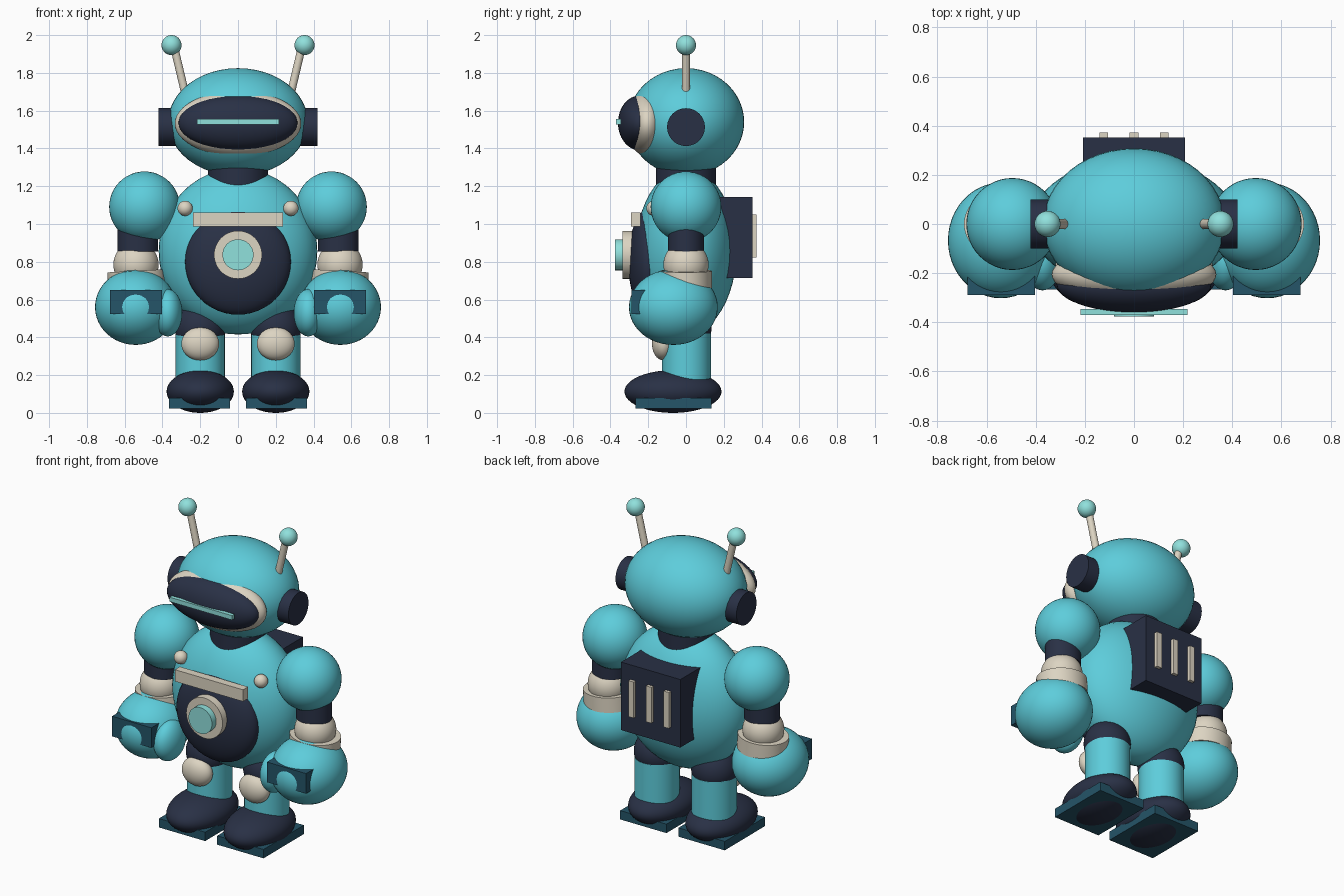
import bpy
from mathutils import Vector
from math import radians

if "Cube" in bpy.data.objects:
    bpy.data.objects.remove(bpy.data.objects["Cube"])


def material(name, rgb):
    m = bpy.data.materials.new(name)
    m.diffuse_color = (*rgb, 1)
    m.use_nodes = True
    m.node_tree.nodes["Principled BSDF"].inputs["Base Color"].default_value = m.diffuse_color
    return m


CYAN = material("cyan", (0.11, 0.61, 0.71))
NAVY = material("navy", (0.022, 0.03, 0.06))
CREAM = material("cream", (0.72, 0.66, 0.54))
TEAL = material("dark_teal", (0.018, 0.09, 0.14))
GLOW = material("glow", (0.28, 0.75, 0.72))


def finish(name, mat, smooth=True):
    ob = bpy.context.object
    ob.name = name
    ob.data.materials.append(mat)
    if smooth:
        bpy.ops.object.shade_smooth_by_angle(angle=radians(35))
    return ob


def ball(name, loc, radii, mat):
    bpy.ops.mesh.primitive_uv_sphere_add(segments=48, ring_count=24, location=loc)
    bpy.context.object.scale = radii
    return finish(name, mat)


def box(name, lo, hi, mat):
    lo, hi = Vector(lo), Vector(hi)
    bpy.ops.mesh.primitive_cube_add(size=1, location=(lo + hi) / 2)
    bpy.context.object.scale = hi - lo
    return finish(name, mat, False)


def rod(name, a, b, r, mat, squash=1.0):
    a, b = Vector(a), Vector(b)
    bpy.ops.mesh.primitive_cylinder_add(vertices=48, radius=r, depth=(b - a).length,
                                        location=(a + b) / 2)
    ob = bpy.context.object
    ob.rotation_euler = Vector((0, 0, 1)).rotation_difference(b - a).to_euler()
    ob.scale.y = squash
    return finish(name, mat)


# Head and visor
ball("head", (0, 0, 1.54), (0.37, 0.308, 0.285), CYAN)
ball("visor_rim", (0, -0.205, 1.532), (0.335, 0.115, 0.172), CREAM)
ball("visor", (0, -0.245, 1.535), (0.315, 0.115, 0.145), NAVY)
box("visor_light", (-0.218, -0.37, 1.527), (0.218, -0.345, 1.555), GLOW)
rod("neck", (0, 0, 1.15), (0, 0, 1.32), 0.16, NAVY)

# Torso, belly plate and chest details
ball("torso", (0, 0, 0.855), (0.42, 0.267, 0.44), CYAN)
ball("belly_plate", (0, -0.2, 0.8), (0.28, 0.105, 0.28), NAVY)
rod("core_ring", (0, -0.22, 0.837), (0, -0.335, 0.837), 0.127, CREAM)
rod("core_light", (0, -0.25, 0.837), (0, -0.376, 0.837), 0.082, GLOW)
box("chest_bar", (-0.238, -0.29, 0.988), (0.238, -0.24, 1.062), CREAM)

# Backpack with three vents
box("backpack", (-0.207, 0.13, 0.713), (0.207, 0.352, 1.142), NAVY)
for x in (-0.123, 0, 0.123):
    box("backpack_vent", (x - 0.018, 0.34, 0.823), (x + 0.018, 0.372, 1.05), CREAM)

# Paired parts on both sides
for s, side in ((-1, "right"), (1, "left")):
    def n(part):
        return f"{side}_{part}"

    def sbox(part, x0, x1, y0, y1, z0, z1, mat):
        xs = sorted((s * x0, s * x1))
        box(n(part), (xs[0], y0, z0), (xs[1], y1, z1), mat)

    # Ear and antenna
    rod(n("ear"), (s * 0.28, 0, 1.513), (s * 0.422, 0, 1.513), 0.1, NAVY)
    rod(n("antenna_rod"), (s * 0.277, 0, 1.68), (s * 0.34, 0, 1.945), 0.021, CREAM)
    ball(n("antenna_tip"), (s * 0.352, 0, 1.947), (0.053,) * 3, GLOW)
    ball(n("chest_knob"), (s * 0.28, -0.17, 1.083), (0.04,) * 3, CREAM)

    # Arm
    ball(n("shoulder"), (s * 0.495, 0, 1.091), (0.187,) * 3, CYAN)
    rod(n("upper_arm"), (s * 0.53, 0, 0.855), (s * 0.53, 0, 1.05), 0.107, NAVY, 0.9)
    ball(n("elbow"), (s * 0.54, 0, 0.785), (0.12,) * 3, CREAM)
    rod(n("cuff"), (s * 0.535, 0, 0.66), (s * 0.54, 0, 0.752), 0.152, CREAM, 0.9)
    ball(n("fist"), (s * 0.542, -0.067, 0.56), (0.215, 0.235, 0.2), CYAN)
    ball(n("thumb"), (s * 0.372, -0.15, 0.53), (0.077, 0.12, 0.125), CYAN)
    sbox("knuckle_guard", 0.403, 0.677, -0.288, -0.2, 0.523, 0.65, TEAL)

    # Leg and foot
    ball(n("hip"), (s * 0.2, 0, 0.45), (0.135,) * 3, NAVY)
    rod(n("leg"), (s * 0.2, 0.003, 0.14), (s * 0.2, 0.003, 0.42), 0.13, CYAN)
    ball(n("knee_pad"), (s * 0.2, -0.12, 0.366), (0.1, 0.06, 0.088), CREAM)
    ball(n("boot"), (s * 0.2, -0.069, 0.113), (0.178, 0.257, 0.113), NAVY)
    sbox("sole", 0.042, 0.365, -0.267, 0.135, 0.024, 0.08, TEAL)
